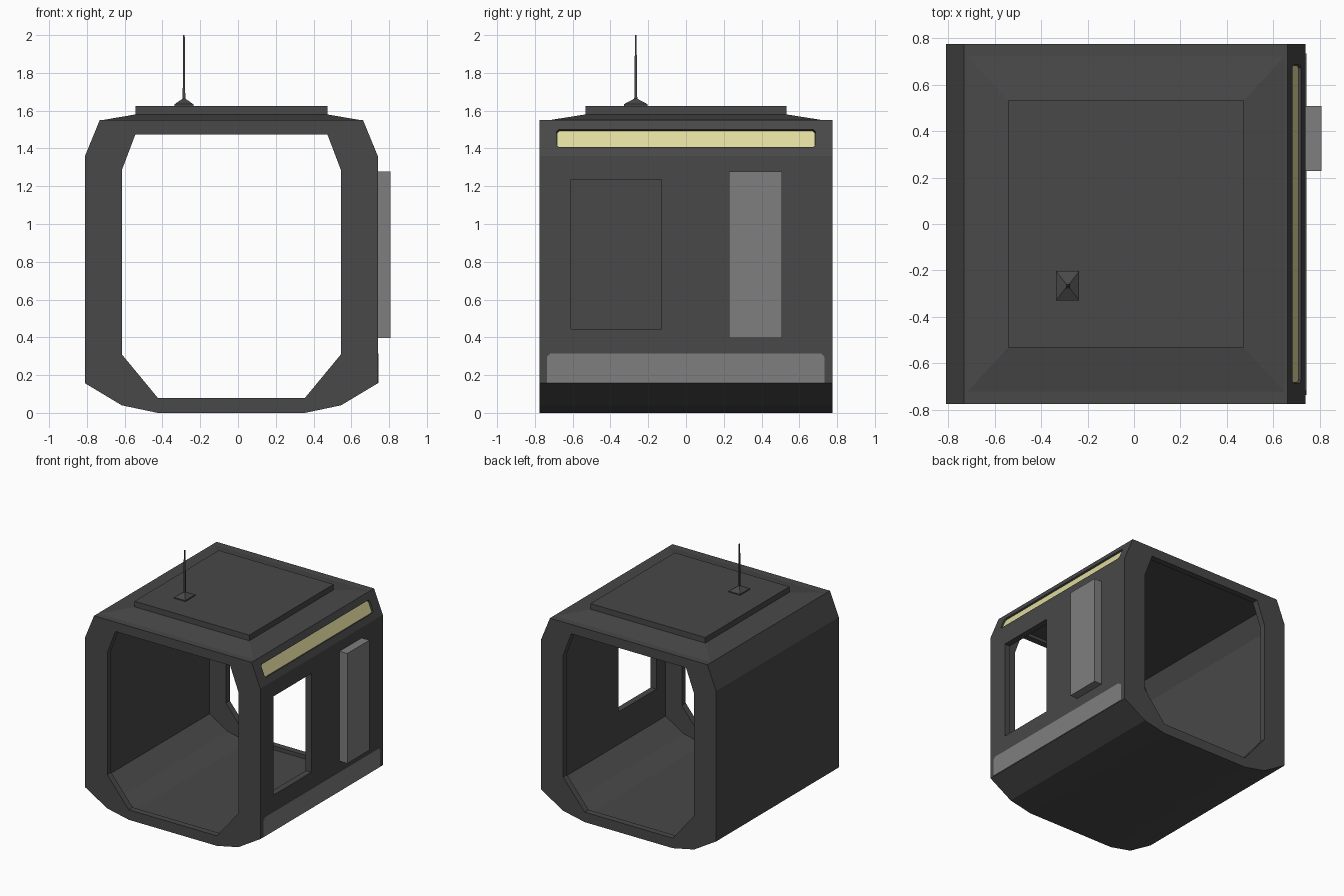
import bpy, bmesh
from mathutils import Vector

if "Cube" in bpy.data.objects:
    bpy.data.objects.remove(bpy.data.objects["Cube"])

CX = -0.035   # centre line of the module body
HALF = 0.775  # half width and half depth
WALL = 0.05


def material(name, rgb):
    m = bpy.data.materials.new(name)
    m.diffuse_color = (*rgb, 1)
    m.use_nodes = True
    m.node_tree.nodes["Principled BSDF"].inputs["Base Color"].default_value = m.diffuse_color
    return m


DARK = material("dark grey", (0.065, 0.065, 0.065))
LIGHT = material("light grey", (0.21, 0.21, 0.21))
YELLOW = material("pale yellow", (0.75, 0.70, 0.34))


def loft(name, rings, mat):
    """Closed solid through a series of equal-sized rings."""
    bm = bmesh.new()
    rows = [[bm.verts.new(p) for p in r] for r in rings]
    n = len(rows[0])
    for a, b in zip(rows, rows[1:]):
        for i in range(n):
            j = (i + 1) % n
            bm.faces.new((a[i], a[j], b[j], b[i]))
    bm.faces.new(rows[0])
    bm.faces.new(rows[-1])
    bmesh.ops.recalc_face_normals(bm, faces=bm.faces)
    me = bpy.data.meshes.new(name)
    bm.to_mesh(me)
    bm.free()
    me.materials.append(mat)
    ob = bpy.data.objects.new(name, me)
    bpy.context.collection.objects.link(ob)
    return ob


def mirrored(half):
    return half + [(-x, z) for x, z in reversed(half)]


def along_y(name, prof, y0, y1, mat=DARK):
    return loft(name, [[(CX + x, y, z) for x, z in prof] for y in (y0, y1)], mat)


def along_x(name, prof, x0, x1, mat):
    return loft(name, [[(x, y, z) for y, z in prof] for x in (x0, x1)], mat)


def rect(a0, a1, b0, b1):
    return [(a0, b0), (a1, b0), (a1, b1), (a0, b1)]


def tiers(name, cx, cy, levels, mat):
    """Stack of rectangles given as (half x, half y, z)."""
    return loft(name, [[(cx + sx * hx, cy + sy * hy, z)
                        for sx, sy in ((-1, -1), (1, -1), (1, 1), (-1, 1))]
                       for hx, hy, z in levels], mat)


def cut(ob, cutter):
    cutter.hide_render = True
    mod = ob.modifiers.new("cut", "BOOLEAN")
    mod.operation = "DIFFERENCE"
    mod.solver = "EXACT"
    mod.object = cutter
    bpy.context.view_layer.objects.active = ob
    bpy.ops.object.modifier_apply(modifier=mod.name)
    bpy.data.objects.remove(cutter)


def inset(prof, d):
    """Offset a convex counter-clockwise outline inward."""
    out = []
    for i in range(len(prof)):
        p0, p, p1 = (Vector(prof[(i + k) % len(prof)]) for k in (-1, 0, 1))
        e0, e1 = (p - p0).normalized(), (p1 - p).normalized()
        n0, n1 = Vector((-e0.y, e0.x)), Vector((-e1.y, e1.x))
        out.append(tuple(p + (n0 + n1) * d / (1 + n0.dot(n1))))
    return out


# hollow body with end openings
outer = mirrored([(0.39, 0.0), (0.58, 0.04), (HALF, 0.157), (HALF, 1.36), (0.697, 1.55)])
opening = mirrored([(0.39, 0.08), (0.58, 0.31), (0.58, 1.285), (0.508, 1.475)])
body = along_y("body_shell", outer, -HALF, HALF)
cut(body, along_y("opening_cutter", opening, -1, 1))
cut(body, along_y("cavity_cutter", inset(outer, WALL), WALL - HALF, HALF - WALL))

# side window
cut(body, along_x("window_cutter", rect(-0.61, -0.13, 0.445, 1.235), 0.6, 0.9, DARK))

# light strip recessed in the upper right slope
A, B = Vector((CX + HALF, 0, 1.36)), Vector((CX + 0.697, 0, 1.55))
D = (B - A).normalized()
N = Vector((D.z, 0, -D.x))


def on_slope(name, hy, v0, v1, w0, w1, mat, c=0.012):
    prof = [(-hy + c, v0), (hy - c, v0), (hy, v0 + c), (hy, v1 - c),
            (hy - c, v1), (c - hy, v1), (-hy, v1 - c), (-hy, v0 + c)]
    return loft(name, [[A + D * v + N * w + Vector((0, y, 0)) for y, v in prof]
                       for w in (w0, w1)], mat)


cut(body, on_slope("slot_cutter", 0.685, 0.052, 0.152, -0.02, 0.03, DARK))
on_slope("light_strip", 0.682, 0.054, 0.149, -0.021, -0.012, YELLOW)

# raised roof panel
tiers("roof_panel", CX, 0, [(0.695, 0.735, 1.548), (0.508, 0.533, 1.58),
                            (0.508, 0.533, 1.625)], DARK)

# antenna
tiers("antenna", -0.286, -0.266, [(0.05, 0.063, 1.622), (0.05, 0.063, 1.634),
                                  (0.012, 0.014, 1.66), (0.007, 0.008, 1.665),
                                  (0.004, 0.004, 2.0)], DARK)

# side box and lower skirt plate
side = CX + HALF
along_x("side_box", rect(0.228, 0.508, 0.397, 1.277), side - 0.01, 0.808, LIGHT)
along_x("skirt_plate", [(-0.737, 0.159), (0.734, 0.159), (0.734, 0.295),
                        (0.715, 0.315), (-0.718, 0.315), (-0.737, 0.295)],
        side - 0.004, side + 0.004, LIGHT)
